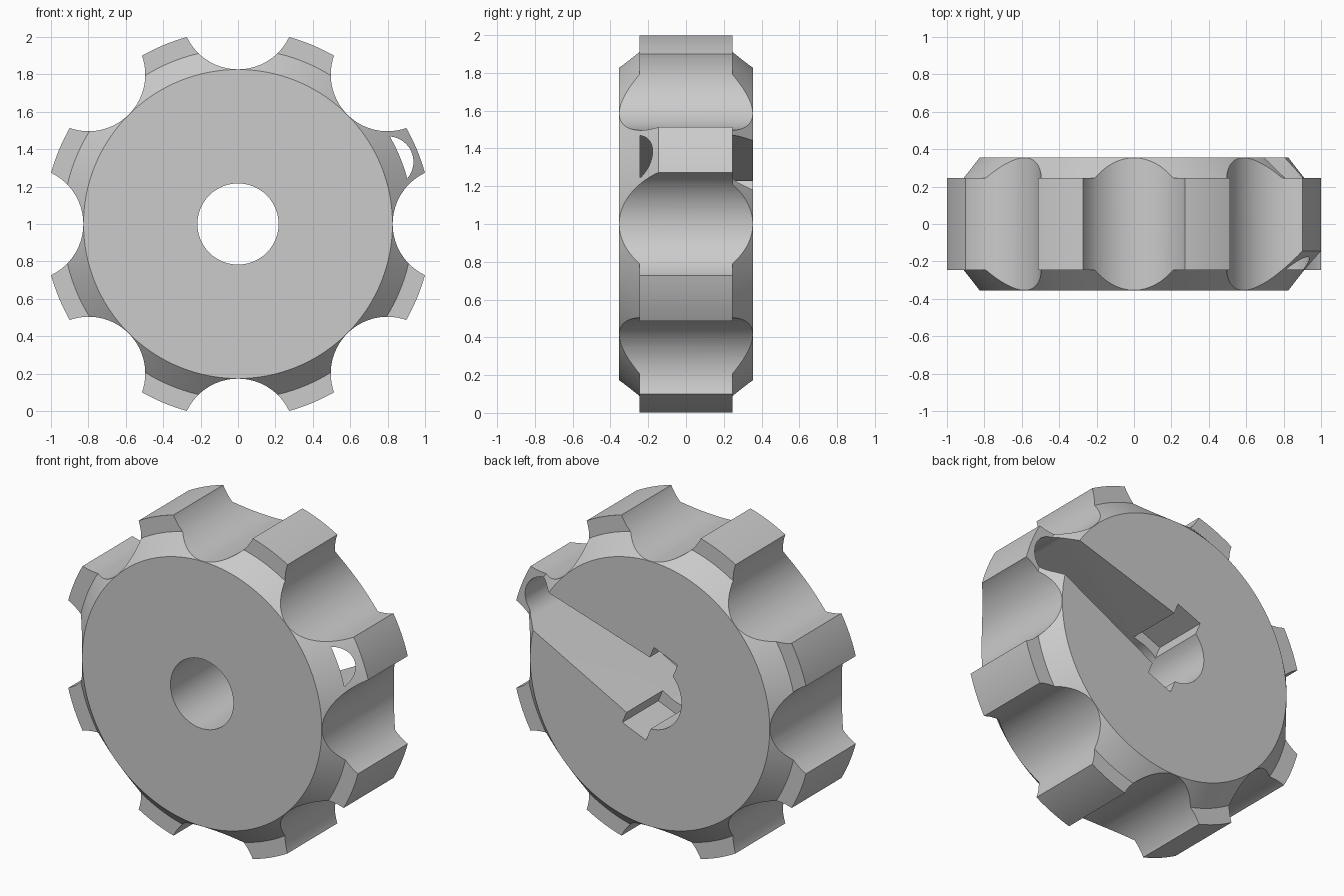
import bpy, bmesh
from math import sin, cos, pi, radians, asin

old = bpy.data.objects.get("Cube")
if old:
    bpy.data.objects.remove(old, do_unlink=True)

CENTRE_Z = 1.0
HALF, FLANGE = 0.355, 0.245       # half thickness of the hub and of the lobes
FACE_R, OUTER_R = 0.826, 1.036
CONE_R = FACE_R + HALF - FLANGE
BORE_R = 0.217
LEVER_ANGLE = radians(22.5)

grey = bpy.data.materials.new("plain_grey")
grey.use_nodes = True
grey.diffuse_color = (0.6, 0.6, 0.6, 1)
grey.node_tree.nodes["Principled BSDF"].inputs["Base Color"].default_value = (0.6, 0.6, 0.6, 1)


def make_object(name, bm):
    bmesh.ops.recalc_face_normals(bm, faces=bm.faces)
    mesh = bpy.data.meshes.new(name)
    bm.to_mesh(mesh)
    bm.free()
    mesh.materials.append(grey)
    ob = bpy.data.objects.new(name, mesh)
    bpy.context.collection.objects.link(ob)
    ob.location.z = CENTRE_Z
    return ob


def loft(bm, rings):
    """Skin a list of closed rings and cap both ends."""
    loops = [[bm.verts.new(p) for p in ring] for ring in rings]
    n = len(loops[0])
    for a, b in zip(loops, loops[1:]):
        for i in range(n):
            j = (i + 1) % n
            bm.faces.new((a[i], a[j], b[j], b[i]))
    bm.faces.new(loops[0])
    bm.faces.new(loops[-1])


def prism(bm, outline, y0, y1):
    loft(bm, [[(x, y, z) for x, z in outline] for y in (y0, y1)])


def arc(cx, cz, r, start, end, steps):
    return [(cx + r * cos(start + (end - start) * i / steps),
             cz + r * sin(start + (end - start) * i / steps)) for i in range(steps + 1)]


def turn(points, a):
    return [(x * cos(a) - z * sin(a), x * sin(a) + z * cos(a)) for x, z in points]


# Wheel body: turned profile, with one lobe chamfered at the front
STEPS = 192
CHAMFER_Y = -FLANGE + OUTER_R - CONE_R
profile = [(FACE_R, -HALF), (CONE_R, -FLANGE), (OUTER_R, -FLANGE),
           (OUTER_R, FLANGE), (CONE_R, FLANGE), (FACE_R, HALF)]
rings = []
for k, (r, y) in enumerate(profile):
    ring = []
    for i in range(STEPS):
        chamfered = k == 2 and 0 < i < STEPS // 8
        a = 2 * pi * i / STEPS
        ring.append((r * cos(a), CHAMFER_Y if chamfered else y, r * sin(a)))
    rings.append(ring)
bm = bmesh.new()
loft(bm, rings)
wheel = make_object("handwheel", bm)

# Finger scallops around the rim
bm = bmesh.new()
for k in range(8):
    circle = arc(1.13, 0, 0.303, 0, 2 * pi, 96)[:-1]
    prism(bm, turn(circle, k * pi / 4), -0.5, 0.5)
scallops = make_object("scallop_cutter", bm)

# Central bore
bm = bmesh.new()
prism(bm, arc(0, 0, BORE_R, 0, 2 * pi, 96)[:-1], -0.5, 0.5)
bore = make_object("bore_cutter", bm)

# Tapered lever slot, open at the back
tip_u, tip_r, hub_r = 0.868, 0.136, BORE_R - 0.001
t = pi / 2 - asin((hub_r - tip_r) / tip_u)
outline = arc(tip_u, 0, tip_r, -t, t, 40) + arc(0, 0, hub_r, t, 2 * pi - t, 48)
bm = bmesh.new()
prism(bm, turn(outline, LEVER_ANGLE), -FLANGE + 0.001, 0.5)
lever = make_object("lever_slot_cutter", bm)

# Cross pocket for the pin, open at the back
w, h = 0.088, 0.285
bm = bmesh.new()
prism(bm, turn([(-w, -h), (w, -h), (w, h), (-w, h)], LEVER_ANGLE), 0.0, 0.6)
pocket = make_object("pin_pocket_cutter", bm)

# Cut the wheel and remove the cutters
bpy.ops.object.select_all(action="DESELECT")
wheel.select_set(True)
bpy.context.view_layer.objects.active = wheel
for cutter in (scallops, bore, lever, pocket):
    cutter.hide_render = True
    mod = wheel.modifiers.new(cutter.name, "BOOLEAN")
    mod.operation = "DIFFERENCE"
    mod.solver = "EXACT"
    mod.object = cutter
    bpy.ops.object.modifier_apply(modifier=mod.name)
    bpy.data.objects.remove(cutter, do_unlink=True)

bpy.ops.object.shade_smooth_by_angle(angle=radians(25))
